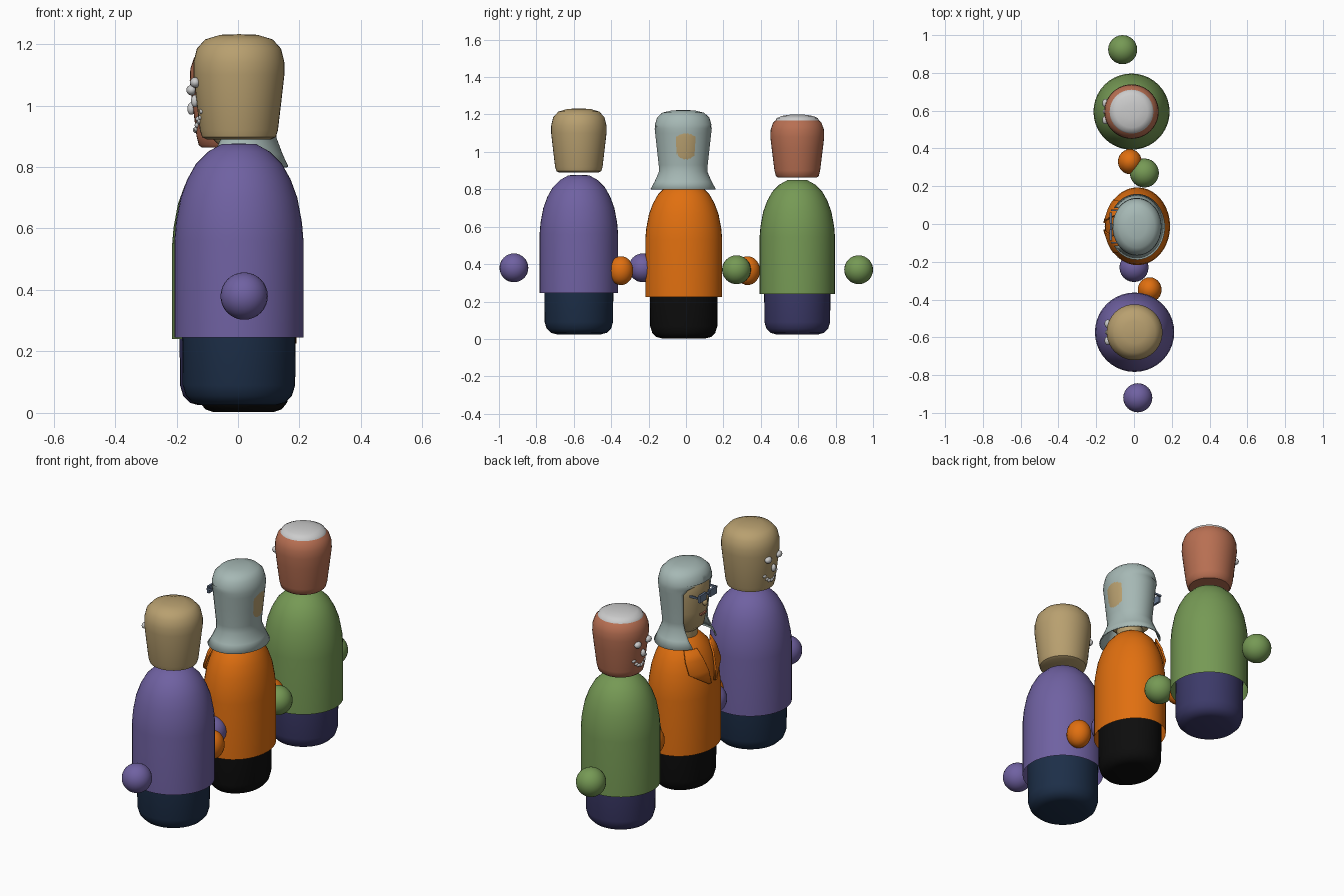
import bpy, bmesh, math

if "Cube" in bpy.data.objects:
    bpy.data.objects.remove(bpy.data.objects["Cube"])

SEG = 40
TAU = 2 * math.pi
mats = {}


def finish(name, bm, color=None, angle=40):
    me = bpy.data.meshes.new(name)
    bmesh.ops.remove_doubles(bm, verts=bm.verts, dist=1e-5)
    bmesh.ops.recalc_face_normals(bm, faces=bm.faces)
    bm.to_mesh(me)
    bm.free()
    me.shade_smooth()
    me.set_sharp_from_angle(angle=math.radians(angle))
    ob = bpy.data.objects.new(name, me)
    bpy.context.collection.objects.link(ob)
    if color:
        if color not in mats:
            mats[color] = bpy.data.materials.new("paint_%d" % len(mats))
            mats[color].diffuse_color = (*color, 1)
        me.materials.append(mats[color])
    return ob


def lathe(name, rows, c, scale, color, solid=0):
    """Rows of (radius, z[, start, end]); angle 0 is the face side, -x."""
    bm = bmesh.new()
    rings = []
    for r, z, *arc in rows:
        a, b = arc or (0, TAU)
        ts = [a + (b - a) * i / SEG for i in range(SEG + 1)]
        rings.append([bm.verts.new((c[0] - r * scale[0] * math.cos(t),
                                    c[1] + r * scale[1] * math.sin(t), z)) for t in ts])
    for p, q in zip(rings, rings[1:]):
        for i in range(SEG):
            bm.faces.new((p[i], p[i + 1], q[i + 1], q[i]))
    ob = finish(name, bm, color)
    if solid:
        m = ob.modifiers.new("thickness", 'SOLIDIFY')
        m.thickness = solid
        m.offset = 0
    return ob


def ball(name, c, r, color=None):
    bm = bmesh.new()
    bmesh.ops.create_uvsphere(bm, u_segments=24, v_segments=16, radius=1)
    for v in bm.verts:
        v.co = [c[i] + v.co[i] * r[i] for i in range(3)]
    return finish(name, bm, color)


def box(name, c, size, color=None):
    bm = bmesh.new()
    bmesh.ops.create_cube(bm, size=1)
    for v in bm.verts:
        v.co = [c[i] + v.co[i] * size[i] for i in range(3)]
    return finish(name, bm, color)


# Shared profiles
BODY = [(.21, .245), (.21, .56), (.205, .62), (.19, .70), (.168, .76), (.14, .81),
        (.10, .85), (.055, .875), (0, .876)]
LEGS = [(0, .025), (.12, .025), (.15, .033), (.172, .055), (.183, .09), (.185, .30), (0, .30)]
HEAD = [(0, .89), (.105, .89), (.12, .897), (.127, .92), (.14, 1.03), (.148, 1.10),
        (.148, 1.14), (.137, 1.185), (.11, 1.215), (.06, 1.23), (0, 1.232)]


def shift(rows, dz, k=1):
    return [(r * k, z + dz) for r, z in rows]


def face(tag, x, y, z):
    for s in (-1, 1):
        ball(tag + "_eye", (x - .142, y + s * .045, z + .075), (.017, .022, .017))
    ball(tag + "_nose", (x - .143, y, z + .015), (.013, .014, .02))
    for i in range(-3, 4):
        ball(tag + "_mouth_part", (x - .126 + abs(i) * .003, y + i * .016, z - .055 + .004 * i * i),
             (.012, .014, .010))


PURPLE, NAVY, TAN = (.16, .12, .36), (.012, .028, .065), (.48, .35, .16)
GREEN, INDIGO, BROWN = (.18, .32, .09), (.045, .042, .14), (.48, .16, .085)
ORANGE, BLACK, HAIR = (.75, .16, .005), (.004, .004, .004), (.38, .48, .46)
ONE = (1, 1)

# Purple figure
c = (.003, -.573)
lathe("purple_body", BODY, c, ONE, PURPLE)
lathe("purple_legs", LEGS, c, ONE, NAVY)
lathe("purple_head", HEAD, c, ONE, TAN)
face("purple", c[0], c[1], 1.0)
for p in ((.02, -.92, .38), (0, -.23, .38)):
    ball("purple_hand", p, (.077,) * 3, PURPLE)

# Green figure, with a pale hair cap
c = (-.013, .595)
lathe("green_body", [(r * .96, .24 + (z - .245) * .967) for r, z in BODY], c, ONE, GREEN)
lathe("green_legs", LEGS, c, (.96, .96), INDIGO)
lathe("green_head", [(0, .863), (.105, .863), (.115, .872), (.122, .90), (.137, 1.02), (.144, 1.08),
                     (.142, 1.12), (.13, 1.155), (.114, 1.17)], c, ONE, BROWN)
lathe("green_hair_cap", [(.116, 1.168), (.11, 1.18), (.085, 1.192), (.04, 1.199), (0, 1.2)],
      c, ONE, None)
face("green", c[0] + .004, c[1], .975)
for p in ((-.06, .923, .37), (.055, .27, .37)):
    ball("green_hand", p, (.077,) * 3, GREEN)

# Orange figure, narrower front to back
c, s = (.018, -.012), (.84, 1)
coat = [(r * .98, .225 + (z - .245) * .97) for r, z in BODY]
lathe("orange_body", coat, c, s, ORANGE)
lathe("orange_legs", [(r * .98, z - .022) for r, z in LEGS], c, s, BLACK)
lathe("orange_head", [(0, .80), (.07, .80), (.075, .86), (.11, .89), (.128, .98), (.139, 1.08),
                      (.138, 1.14), (.12, 1.18), (.06, 1.20), (0, 1.205)], c, (.9, .95), TAN)
# Coat lapels, two flaps laid over the chest
for sg in (-1, 1):
    lathe("lapel", [(.208, .60, sg * .08, sg * .16), (.202, .67, sg * .14, sg * .75),
                    (.180, .735, sg * .25, sg * .85), (.148, .79, sg * .4, sg * .9)],
          c, s, ORANGE, .01)
# Long hair, open at the face, flared at the shoulders
W = .95
lathe("orange_hair", [(.172, .80, .62, TAU - .62), (.150, .84, .75, TAU - .75),
                      (.126, .895, .9, TAU - .9), (.128, .93, W, TAU - W), (.138, 1.02, W, TAU - W),
                      (.147, 1.10, W, TAU - W), (.150, 1.125, .8, TAU - .8),
                      (.148, 1.145), (.137, 1.182), (.11, 1.207), (.06, 1.219), (0, 1.221)],
      (.015, -.015), (.85, 1), HAIR, .006)
# Glasses, nose and mouth
for sg in (-1, 1):
    box("glasses_lens", (-.123, -.013 + sg * .045, 1.075), (.012, .06, .04), (.13, .18, .27))
    box("glasses_arm", (-.085, -.013 + sg * .085, 1.085), (.075, .008, .010), (.13, .18, .27))
box("glasses_bridge", (-.122, -.013, 1.08), (.010, .034, .010), (.13, .18, .27))
ball("orange_nose", (-.108, -.013, 1.03), (.014, .014, .02), TAN)
box("orange_mouth", (-.097, -.013, .965), (.012, .05, .010), BROWN)
for p in ((-.022, .33, .365), (.083, -.348, .365)):
    ball("orange_hand", p, (.063, .066, .077), ORANGE)

for m in bpy.data.materials:
    if m.users and not m.is_grease_pencil:
        m.use_nodes = True
        m.node_tree.nodes["Principled BSDF"].inputs["Base Color"].default_value = m.diffuse_color
